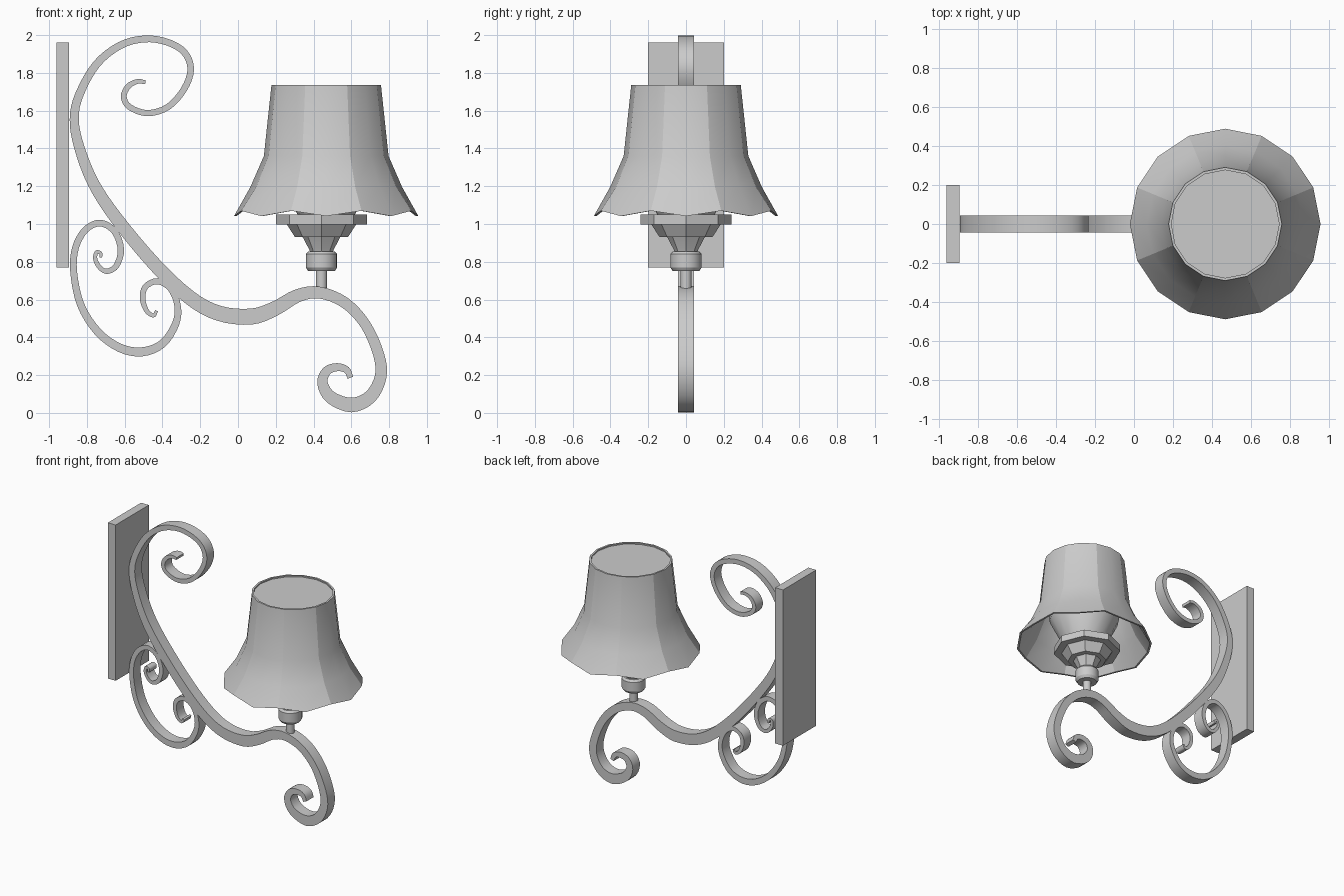
import bpy, bmesh, math
from mathutils import Vector

if "Cube" in bpy.data.objects:
    bpy.data.objects.remove(bpy.data.objects["Cube"])


def finish(name, bm, angle=32, sharp=()):
    """Clean normals, mark sharp edges by angle and add the object."""
    bmesh.ops.recalc_face_normals(bm, faces=bm.faces[:])
    for f in bm.faces:
        f.smooth = True
    for e in bm.edges:
        e.smooth = e.calc_face_angle(0) < math.radians(angle) and e not in sharp
    me = bpy.data.meshes.new(name)
    bm.to_mesh(me)
    bm.free()
    ob = bpy.data.objects.new(name, me)
    bpy.context.collection.objects.link(ob)
    return ob


def spline(pts, steps=4):
    """Catmull-Rom samples as (parameter, point)."""
    p = [Vector(q) for q in pts]
    p = [2 * p[0] - p[1]] + p + [2 * p[-1] - p[-2]]
    out = []
    for i in range(1, len(p) - 2):
        a, b, c, d = p[i - 1:i + 3]
        for s in range(steps):
            t = s / steps
            out.append((i - 1 + t, 0.5 * (2 * b + (c - a) * t + (2 * a - 5 * b + 4 * c - d) * t * t
                                          + (3 * b - a - 3 * c + d) * t ** 3)))
    out.append((len(pts) - 1, p[-2]))
    return out


def width_at(keys, t):
    for (t0, w0), (t1, w1) in zip(keys, keys[1:]):
        if t <= t1:
            return w0 + (w1 - w0) * (t - t0) / (t1 - t0)
    return keys[-1][1]


def scroll(name, pts, widths, half=0.043):
    """Flat iron bar of varying width following a path in the xz plane."""
    path = spline(pts)
    bm = bmesh.new()
    rings = []
    for i, (t, p) in enumerate(path):
        d = (path[min(i + 1, len(path) - 1)][1] - path[max(i - 1, 0)][1]).normalized()
        n = Vector((-d.y, d.x)) * width_at(widths, t) / 2
        a, b = p + n, p - n
        rings.append([bm.verts.new(v) for v in ((a.x, -half, a.y), (b.x, -half, b.y),
                                                (b.x, half, b.y), (a.x, half, a.y))])
    for r, s in zip(rings, rings[1:]):
        for k in range(4):
            bm.faces.new((r[k], r[(k + 1) % 4], s[(k + 1) % 4], s[k]))
    bm.faces.new(rings[0])
    bm.faces.new(rings[-1])
    return finish(name, bm, 40)


def lathe(name, profile, sides, x):
    """Solid turned part with flat ends."""
    bm = bmesh.new()
    rings = [[bm.verts.new((x + r * math.cos(math.tau * k / sides), r * math.sin(math.tau * k / sides), z))
              for k in range(sides)] for r, z in profile]
    for a, b in zip(rings, rings[1:]):
        for k in range(sides):
            j = (k + 1) % sides
            bm.faces.new((a[k], a[j], b[j], b[k]))
    bm.faces.new(rings[0])
    bm.faces.new(rings[-1])
    return finish(name, bm)


# Wall plate
bm = bmesh.new()
bmesh.ops.create_cube(bm, size=1)
for v in bm.verts:
    v.co = (-0.927 + v.co.x * 0.066, v.co.y * 0.4, 1.365 + v.co.z * 1.19)
finish("wall_plate", bm)

# Main arm with a curl at each end
scroll("main_arm", [
    (-.49, 1.75), (-.53, 1.755), (-.58, 1.73), (-.605, 1.675), (-.575, 1.62), (-.48, 1.587),
    (-.37, 1.62), (-.285, 1.715), (-.25, 1.82), (-.285, 1.91), (-.375, 1.963), (-.495, 1.98),
    (-.625, 1.945), (-.75, 1.845), (-.84, 1.685), (-.867, 1.555), (-.84, 1.405), (-.765, 1.215),
    (-.64, 1.025), (-.44, .785), (-.255, .61), (-.1, .527), (.07, .51), (.195, .552), (.315, .62),
    (.43, .637), (.565, .584), (.675, .467), (.745, .308), (.755, .19), (.70, .085), (.60, .042),
    (.49, .083), (.447, .16), (.47, .222), (.525, .242), (.575, .228), (.595, .186)],
    [(0, .02), (2, .03), (8, .035), (11, .036), (15, .048), (18, .068), (22, .085), (25, .062),
     (27, .055), (29, .062), (31, .078), (33, .055), (37, .03)])

# Lower brace scroll
scroll("lower_scroll", [
    (-.727, .822), (-.727, .845), (-.75, .85), (-.755, .81), (-.727, .765), (-.69, .75),
    (-.643, .78), (-.62, .865), (-.653, .96), (-.728, 1.005), (-.807, .97), (-.86, .875),
    (-.87, .748), (-.833, .573), (-.743, .43), (-.627, .345), (-.51, .323), (-.40, .366),
    (-.33, .472), (-.32, .568), (-.357, .658), (-.426, .697), (-.49, .668), (-.505, .605),
    (-.484, .541), (-.447, .515), (-.431, .541)],
    [(0, .015), (4, .025), (7, .034), (12, .036), (16, .048), (19, .034), (23, .03), (26, .015)])

# Stem, socket and stepped octagonal cup
LX = 0.442
lathe("stem", [(.03, .65), (.03, .77)], 16, LX)
lathe("socket", [(.07, .75), (.083, .77), (.083, .84), (.07, .855)], 20, LX)
lathe("cup_neck", [(.06, .85), (.065, .865), (.102, .935)], 8, LX)
lathe("cup_bowl", [(.14, .93), (.185, 1.0)], 8, LX)
lathe("cup_rim", [(.24, .998), (.24, 1.05)], 8, LX)

# Inner body closing the shade at the top
SX = 0.467
lathe("inner_body", [(.15, 1.045), (.25, 1.25), (.276, 1.725)], 16, SX)

# Eight-panel flared shade: panel middles dip at the hem
outer = [(.488, 1.042), (.402, 1.195), (.33, 1.36), (.29, 1.735)]
loop = outer + [(r - .014, z) for r, z in reversed(outer)]
bm = bmesh.new()
cols = []
for k in range(16):
    a = math.tau * k / 16
    cols.append([bm.verts.new((SX + r * math.cos(a), r * math.sin(a),
                               z + (.028 if k % 2 and z < 1.1 else 0))) for r, z in loop])
for k in range(16):
    c, d = cols[k], cols[(k + 1) % 16]
    for i in range(len(loop)):
        j = (i + 1) % len(loop)
        bm.faces.new((c[i], d[i], d[j], c[j]))
ridges = {bm.edges.get((cols[k][i], cols[k][i + 1])) for k in range(1, 16, 2) for i in range(len(loop) - 1)}
finish("lamp_shade", bm, 32, ridges)
